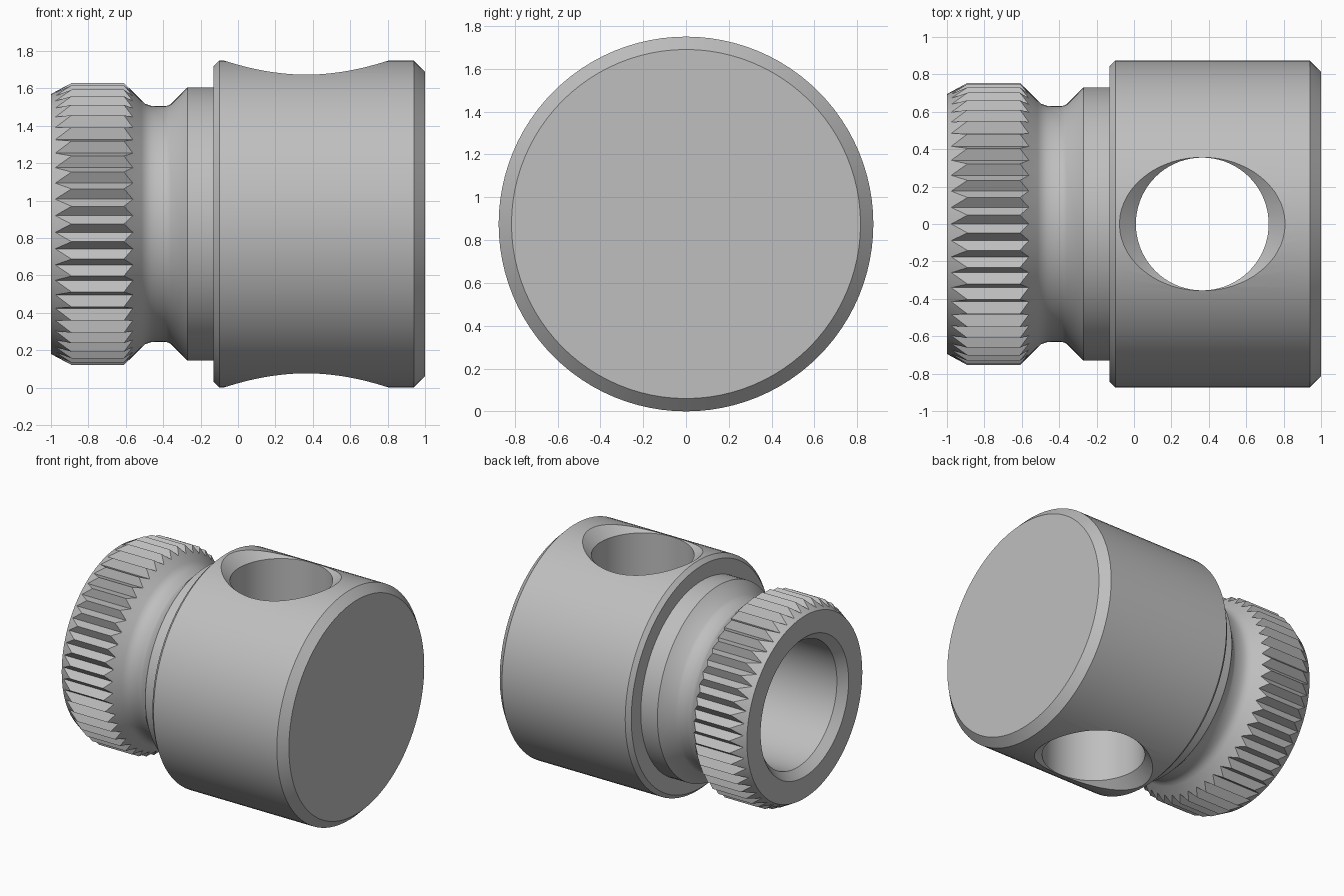
import bpy, bmesh, math

default = bpy.data.objects.get("Cube")
if default:
    bpy.data.objects.remove(default, do_unlink=True)

AXIS_Z = 0.875

steel = bpy.data.materials.new("grey steel")
steel.use_nodes = True
colour = (0.52, 0.52, 0.52, 1)
steel.diffuse_color = colour
steel.node_tree.nodes["Principled BSDF"].inputs["Base Color"].default_value = colour


def lathe(name, profiles, sides, ring=False, upright=False, at_x=0):
    """Turn (along, radius) profiles round an axis; several profiles alternate by column."""
    bm = bmesh.new()
    cols = []
    for i in range(sides):
        a = 2 * math.pi * i / sides
        col = []
        for along, r in profiles[i % len(profiles)]:
            u, v = r * math.cos(a), r * math.sin(a)
            co = (at_x + u, v, AXIS_Z + along) if upright else (along, u, AXIS_Z + v)
            col.append(bm.verts.new(co))
        cols.append(col)
    n = len(cols[0])
    for i in range(sides):
        a, b = cols[i], cols[(i + 1) % sides]
        for j in range(n if ring else n - 1):
            k = (j + 1) % n
            bm.faces.new((a[j], a[k], b[k], b[j]))
    if not ring:
        bm.faces.new([c[0] for c in cols])
        bm.faces.new([c[-1] for c in cols])
    bmesh.ops.recalc_face_normals(bm, faces=bm.faces)
    mesh = bpy.data.meshes.new(name)
    bm.to_mesh(mesh)
    bm.free()
    mesh.materials.append(steel)
    obj = bpy.data.objects.new(name, mesh)
    bpy.context.collection.objects.link(obj)
    return obj


def activate(obj):
    bpy.ops.object.select_all(action='DESELECT')
    obj.select_set(True)
    bpy.context.view_layer.objects.active = obj


# Solid head with chamfered rims
head = lathe("head", [[(-0.13, 0.845), (-0.10, 0.875), (0.94, 0.875), (1, 0.815)]], 96)

# Cross hole, countersunk at both mouths
half = [(0.797, 0.355), (0.95, 0.528)]
mouths = [(-h, r) for h, r in reversed(half)] + half
cutter = lathe("cross_hole_cutter", [mouths], 72, upright=True, at_x=0.365)
cutter.hide_render = True
activate(head)
cut = head.modifiers.new("cross_hole", 'BOOLEAN')
cut.operation = 'DIFFERENCE'
cut.solver = 'EXACT'
cut.object = cutter
bpy.ops.object.modifier_apply(modifier=cut.name)
bpy.data.objects.remove(cutter, do_unlink=True)

# Hollow sleeve: bore, knurled grip (crest and groove columns), neck and collar
bore = [(-0.10, 0.475), (-0.94, 0.475), (-1, 0.53)]
neck = [(-0.515, 0.66), (-0.495, 0.642), (-0.465, 0.632), (-0.44, 0.63),
        (-0.385, 0.63), (-0.36, 0.64), (-0.27, 0.73), (-0.10, 0.73)]
crest = [(-1, 0.695), (-0.89, 0.755), (-0.61, 0.755)]
groove = [(-1, 0.695), (-0.977, 0.707), (-0.562, 0.707)]
sleeve = lathe("knurled_sleeve", [bore + crest + neck, bore + groove + neck], 100, ring=True)

for part in (head, sleeve):
    activate(part)
    bpy.ops.object.shade_smooth_by_angle(angle=math.radians(25))
